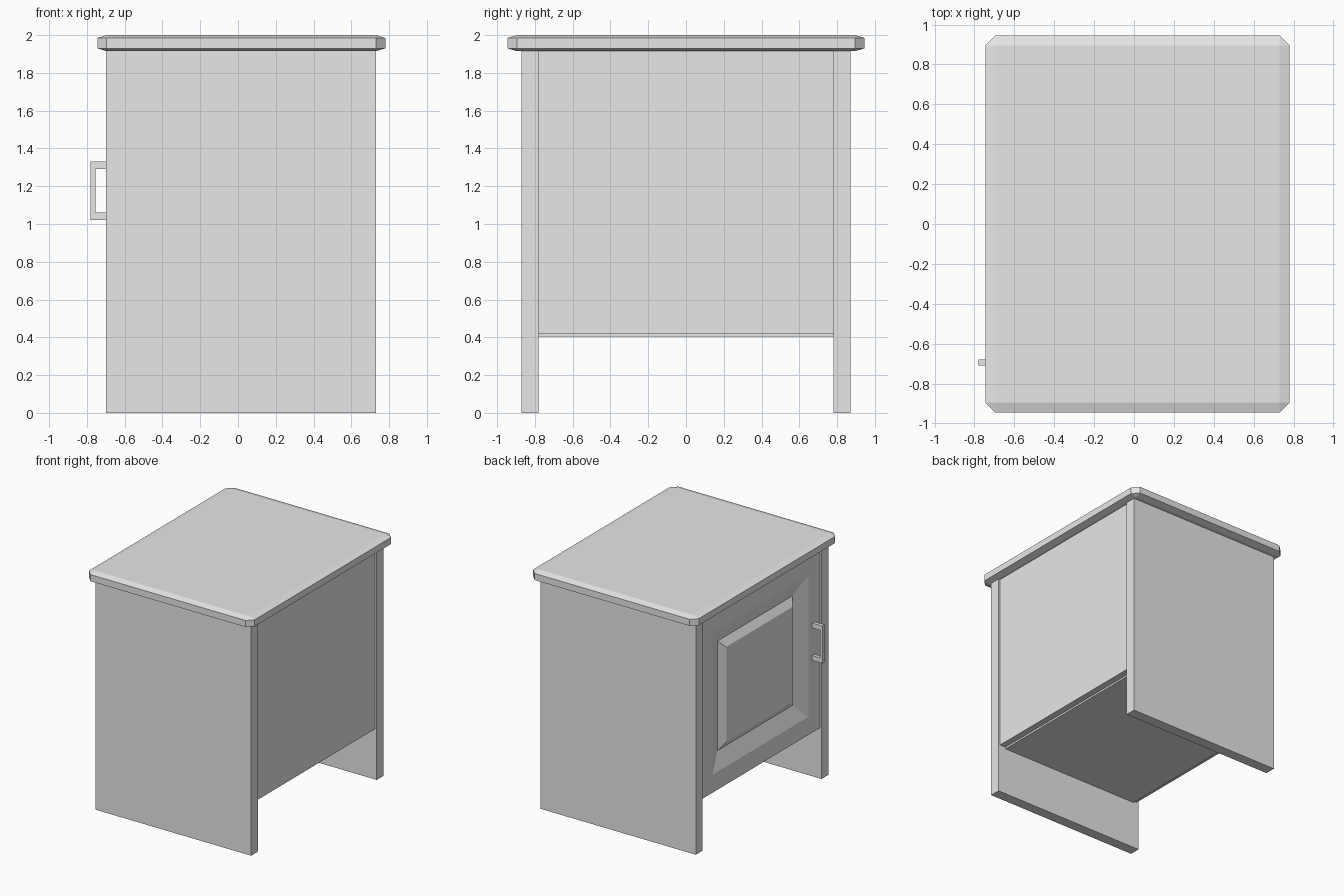
import bpy
import bmesh
from mathutils import Vector

default_cube = bpy.data.objects.get("Cube")
if default_cube:
    bpy.data.objects.remove(default_cube, do_unlink=True)

# Single painted finish
paint = bpy.data.materials.new("light_grey_paint")
paint.use_nodes = True
grey = (0.8, 0.8, 0.8, 1)
paint.diffuse_color = grey
for node in paint.node_tree.nodes:
    if node.type == "BSDF_PRINCIPLED":
        node.inputs["Base Color"].default_value = grey


def finish(name, bm):
    bmesh.ops.recalc_face_normals(bm, faces=bm.faces)
    mesh = bpy.data.meshes.new(name)
    bm.to_mesh(mesh)
    bm.free()
    mesh.materials.append(paint)
    obj = bpy.data.objects.new(name, mesh)
    bpy.context.collection.objects.link(obj)
    return obj


def box_mesh(x, y, z):
    """Box mesh from a (low, high) pair on each axis."""
    bm = bmesh.new()
    bmesh.ops.create_cube(bm, size=1)
    for v in bm.verts:
        v.co = Vector([r[1] if c > 0 else r[0] for c, r in zip(v.co, (x, y, z))])
    return bm


def box(name, x, y, z):
    return finish(name, box_mesh(x, y, z))


# Side panels that run down to the floor
box("front_side_panel", (-0.70, 0.73), (-0.87, -0.78), (0, 1.92))
box("rear_side_panel", (-0.70, 0.73), (0.78, 0.87), (0, 1.92))

# Recessed back panel and bottom board
box("back_panel", (0.66, 0.715), (-0.78, 0.78), (0.42, 1.92))
box("bottom_board", (-0.65, 0.66), (-0.78, 0.78), (0.405, 0.45))

# Worktop: chamfer a tall block, then flatten it to a thin slab
bm = box_mesh((-0.745, 0.78), (-0.945, 0.945), (-0.5, 0.5))
bmesh.ops.bevel(bm, geom=bm.edges[:], offset=0.05, offset_type="OFFSET",
                segments=1, affect="EDGES")
for v in bm.verts:
    half = 0.0425 if abs(v.co.z) > 0.49 else 0.0275
    v.co.z = 1.9575 + (half if v.co.z > 0 else -half)
finish("worktop", bm)

# Door: sunken frame slope, then a raised centre field
bm = box_mesh((-0.62, -0.685), (-0.78, 0.78), (0.42, 1.90))
bmesh.ops.recalc_face_normals(bm, faces=bm.faces)
door_face = min(bm.faces, key=lambda f: f.calc_center_median().x)
for inset, depth in ((0.15, 0), (0.135, -0.05), (0.06, 0.04)):
    bmesh.ops.inset_region(bm, faces=[door_face], thickness=inset, use_even_offset=True)
    for v in door_face.verts:
        v.co.x -= depth
finish("door", bm)

# Handle: U-shaped profile extruded sideways
profile = [(-0.67, 1.02), (-0.78, 1.02), (-0.78, 1.33), (-0.67, 1.33),
           (-0.67, 1.29), (-0.755, 1.29), (-0.755, 1.06), (-0.67, 1.06)]
bm = bmesh.new()
face = bm.faces.new([bm.verts.new((x, -0.71, z)) for x, z in profile])
extruded = bmesh.ops.extrude_face_region(bm, geom=[face])["geom"]
bmesh.ops.translate(bm, vec=(0, 0.03, 0),
                    verts=[g for g in extruded if isinstance(g, bmesh.types.BMVert)])
finish("door_handle", bm)
